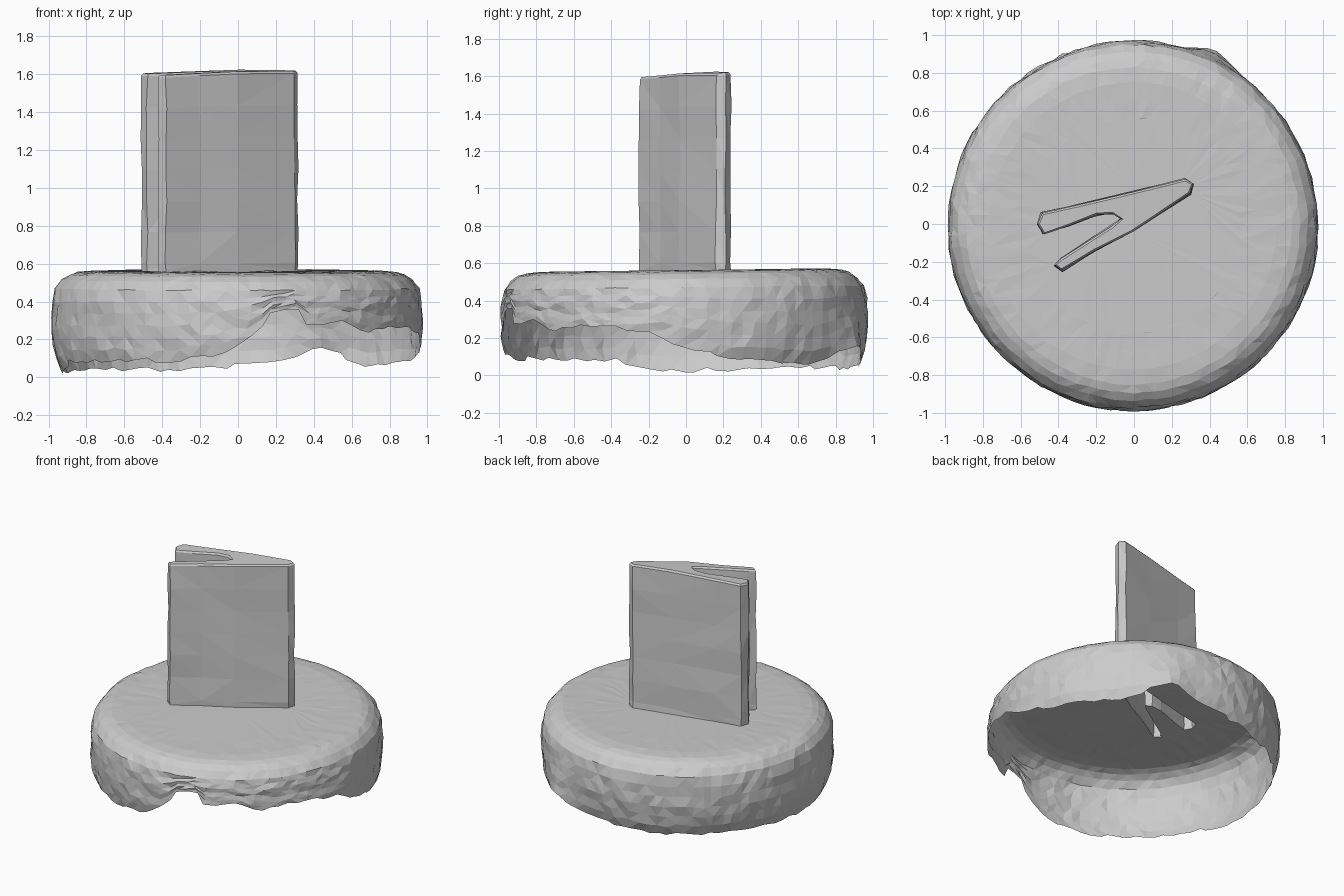
import bpy, bmesh, random
from math import radians, cos, sin, exp
from mathutils import Vector

random.seed(4)
cube = bpy.data.objects.get("Cube")
if cube:
    bpy.data.objects.remove(cube, do_unlink=True)

grey = bpy.data.materials.new("matte grey")
grey.use_nodes = True
colour = (0.6, 0.6, 0.6, 1)
grey.diffuse_color = colour
grey.node_tree.nodes["Principled BSDF"].inputs["Base Color"].default_value = colour

SEGMENTS = 96
# Height of the torn lower rim by angle in degrees
RIM = [(0, .16), (22, .07), (45, .06), (65, .14), (80, .06), (110, .03), (190, .03),
       (205, .09), (250, .1), (264, .13), (272, .2), (280, .34), (288, .37), (294, .25),
       (302, .33), (312, .24), (335, .28), (350, .22), (360, .16)]
# Wall radius by height
WALL = [(0, .91), (.05, .94), (.13, .967), (.25, .98), (.4, .975), (.47, .96),
        (.51, .93), (.54, .89), (.555, .84)]
# Outline of the two blades that meet in a V
BLADES = [(.27, .24), (.315, .21), (.3, .16), (0, -.035), (-.2, -.14), (-.38, -.25),
          (-.42, -.22), (-.38, -.18), (-.12, -.01), (-.07, .03), (-.11, .055), (-.2, .045),
          (-.35, -.01), (-.48, -.05), (-.51, 0), (-.49, .06), (-.3, .1), (0, .175)]


def lookup(table, value):
    for (a, p), (b, q) in zip(table, table[1:]):
        if value <= b:
            return p + (q - p) * (value - a) / (b - a)
    return table[-1][1]


def jitter(amount):
    return random.uniform(-amount, amount)


def top_height(x, y):
    return .562 + .012 * y


def bridge(bm, lower, upper):
    """Join two closed rings with quads facing outward."""
    n = len(lower)
    for i in range(n):
        j = (i + 1) % n
        bm.faces.new((lower[i], lower[j], upper[j], upper[i]))


def finish(bm, name):
    bmesh.ops.triangulate(bm, faces=bm.faces[:])
    mesh = bpy.data.meshes.new(name)
    bm.to_mesh(mesh)
    bm.free()
    mesh.materials.append(grey)
    obj = bpy.data.objects.new(name, mesh)
    bpy.context.collection.objects.link(obj)
    return obj


def base_ring(bm, rough, place):
    """One ring of the base; place gives radius and height for an angle."""
    ring = []
    for i in range(SEGMENTS):
        degrees = 360 * i / SEGMENTS
        r, z = place(degrees)
        a = radians(degrees + jitter(.8))
        r += jitter(rough)
        ring.append(bm.verts.new((r * cos(a) - .005, r * sin(a) - .01,
                                  z + .012 * sin(a) * r + jitter(rough * .5))))
    return ring


# Hollow round base: torn wall, rounded shoulder, flat top
bm = bmesh.new()
rim = [lookup(RIM, 360 * i / SEGMENTS) + jitter(.015) for i in range(SEGMENTS)]


def wall_place(t):
    def place(degrees):
        low = rim[round(degrees * SEGMENTS / 360)]
        z = low + (.47 - low) * t
        flap = .055 * exp(-((degrees - 65) / 10) ** 2) * (1 - t) ** 2
        return lookup(WALL, z) + flap, z
    return place


rings = [base_ring(bm, .007 if k else .004, wall_place(k / 6)) for k in range(7)]
for height in (.515, .542, .555):
    rings.append(base_ring(bm, .005, lambda d, h=height: (lookup(WALL, h), h)))
for radius in (.76, .66, .57):
    rings.append(base_ring(bm, .003, lambda d, r=radius: (r, .562)))
for lower, upper in zip(rings, rings[1:]):
    bridge(bm, lower, upper)

# Top surface filled around the opening under the blades
inner = rings[-1]
hole = [bm.verts.new((x, y, top_height(x, y))) for x, y in BLADES]
edges = [bm.edges.get((inner[i - 1], inner[i])) for i in range(SEGMENTS)]
edges += [bm.edges.new((hole[i - 1], hole[i])) for i in range(len(hole))]
fill = bmesh.ops.triangle_fill(bm, edges=edges, use_beauty=True, normal=(0, 0, 1))
for face in [f for f in fill["geom"] if isinstance(f, bmesh.types.BMFace)]:
    face.normal_update()
    if face.normal.z < 0:
        face.normal_flip()
finish(bm, "round_base")

# Hollow pair of thin upright blades, open at the bottom
bm = bmesh.new()
outline = [Vector(p) for p in reversed(BLADES)]
levels = [0, .04, .2, .36, .52, .68, .84, 1]
rings = []
for t in levels:
    rough = 0 if t == 0 else .005
    ring = []
    for p in outline:
        low = top_height(p.x, p.y)
        high = 1.592 + .05 * p.y + .012 * (1 - abs(p.x) * 2)
        ring.append(bm.verts.new((p.x + jitter(rough), p.y + jitter(rough),
                                  low + (high - low) * t)))
    rings.append(ring)
for lower, upper in zip(rings, rings[1:]):
    bridge(bm, lower, upper)
cap = bm.faces.new(rings[-1])
bmesh.ops.recalc_face_normals(bm, faces=bm.faces[:])
cap.normal_update()
if cap.normal.z < 0:
    bmesh.ops.reverse_faces(bm, faces=bm.faces[:])
bmesh.ops.inset_region(bm, faces=[cap], thickness=.01, depth=.012)
finish(bm, "upright_blades")
